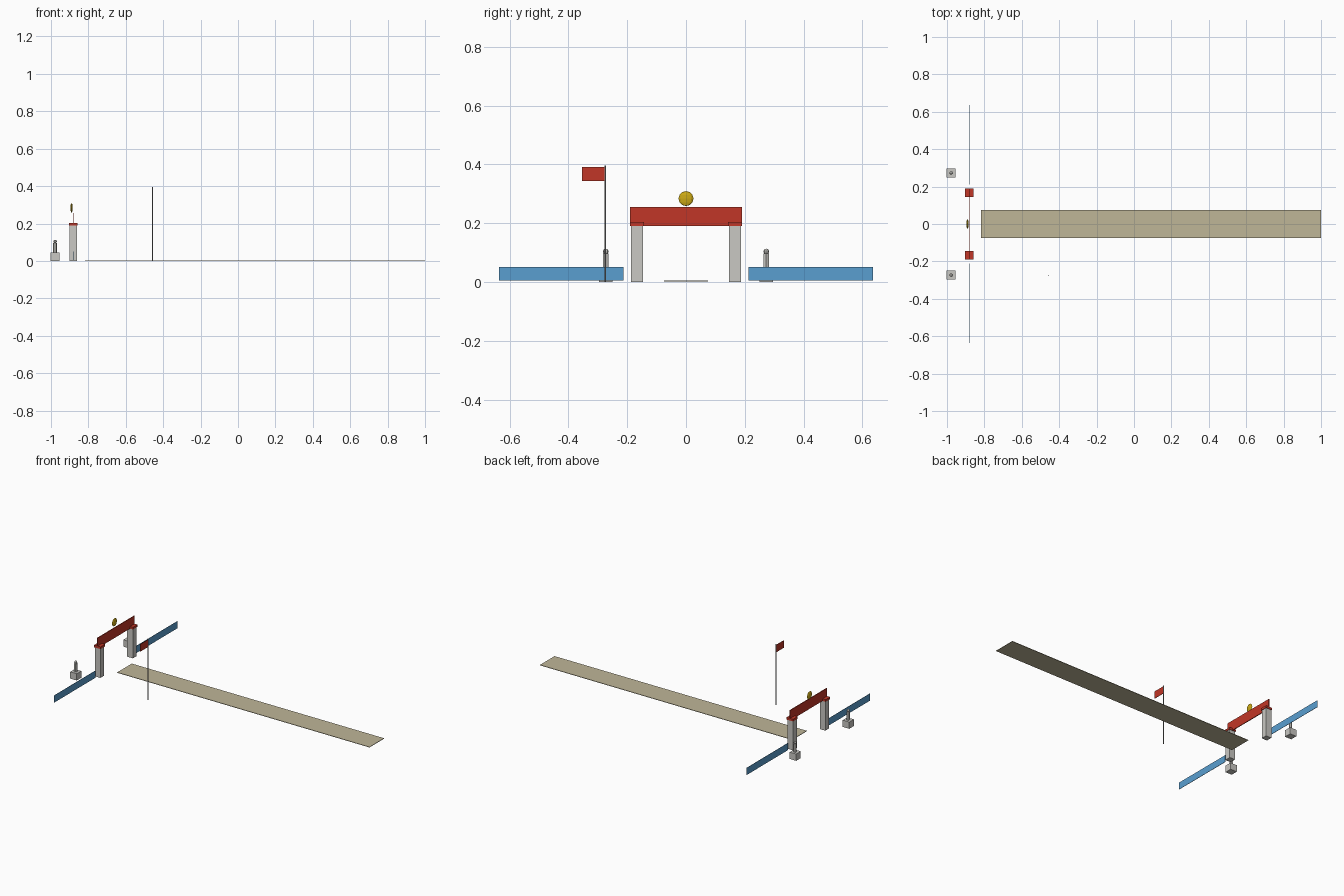
import bpy
from math import pi

cube = bpy.data.objects.get("Cube")
if cube:
    bpy.data.objects.remove(cube, do_unlink=True)


def material(name, rgb):
    m = bpy.data.materials.new(name)
    m.use_nodes = True
    colour = [(c / 255) ** 2.2 for c in rgb] + [1]
    m.diffuse_color = colour
    m.node_tree.nodes["Principled BSDF"].inputs["Base Color"].default_value = colour
    return m


stone = material("pale stone", (200, 199, 194))
grey = material("grey metal", (145, 145, 143))
red = material("red", (192, 57, 43))
blue = material("blue", (90, 157, 207))
gold = material("gold", (203, 168, 28))
sand = material("sand", (189, 180, 150))


def finish(name, mat):
    ob = bpy.context.object
    ob.name = name
    ob.data.materials.append(mat)
    return ob


def box(name, mat, x, y, z):
    """Box from (low, high) limits on each axis."""
    limits = (x, y, z)
    bpy.ops.mesh.primitive_cube_add(size=1, location=[sum(l) / 2 for l in limits])
    bpy.context.object.scale = [abs(l[1] - l[0]) for l in limits]
    bpy.ops.object.transform_apply(location=False, rotation=False)
    return finish(name, mat)


def around(centre, half):
    return (centre - half, centre + half)


def post(name, mat, x, y, low, high, radius, sides):
    bpy.ops.mesh.primitive_cylinder_add(vertices=sides, radius=radius, depth=high - low,
                                        location=(x, y, (low + high) / 2),
                                        rotation=(0, 0, pi / 2))
    return finish(name, mat)


def ball(name, mat, location, radius, squash=1):
    bpy.ops.mesh.primitive_uv_sphere_add(segments=8, ring_count=6, radius=radius,
                                         location=location)
    bpy.context.object.scale.x = squash
    return finish(name, mat)


GATE_X = -0.881
STATUE_X = -0.978

# Long walkway
box("walkway", sand, (-0.818, 1.0), (-0.075, 0.075), (0.002, 0.005))

# Gate, fences and statues, mirrored across the walkway
for side, label in ((-1, "right"), (1, "left")):
    pillar_y = side * 0.167
    box(f"{label}_pillar", stone, around(GATE_X, 0.02), around(pillar_y, 0.02), (0, 0.191))
    box(f"{label}_pillar_cap", red, around(GATE_X, 0.0235), around(pillar_y, 0.0235), (0.19, 0.204))
    box(f"{label}_banner", red, around(GATE_X, 0.0025), (0, side * 0.19), (0.19, 0.256))
    box(f"{label}_fence", blue, around(GATE_X, 0.001), (side * 0.212, side * 0.636), (0.005, 0.051))
    statue_y = side * 0.273
    box(f"{label}_statue_base", stone, around(STATUE_X, 0.0235), around(statue_y, 0.0235), (0, 0.044))
    post(f"{label}_statue_body", stone, STATUE_X, statue_y, 0.044, 0.097, 0.01, 6)
    ball(f"{label}_statue_head", stone, (STATUE_X, statue_y, 0.104), 0.0095)

# Flattened gold ornament above the gate
ball("gate_ornament", gold, (-0.89, 0, 0.284), 0.0255, 0.25)

# Flag beside the walkway
post("flagpole", grey, -0.457, -0.274, 0, 0.396, 0.003, 6)
box("flag", red, around(-0.457, 0.001), (-0.354, -0.275), (0.343, 0.391))
